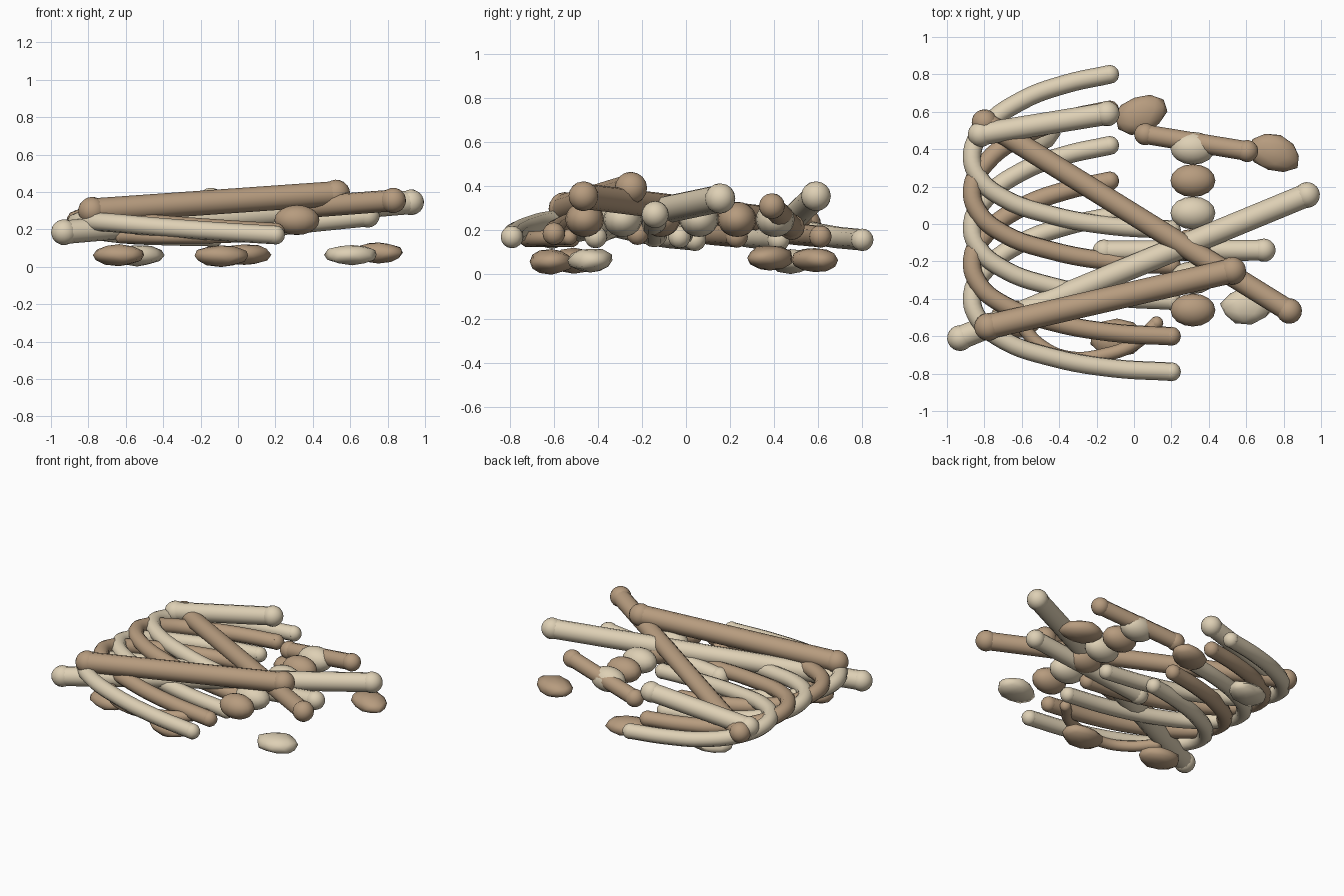
import bpy, bmesh, math, random
from mathutils import Vector, Matrix

if "Cube" in bpy.data.objects:
    bpy.data.objects.remove(bpy.data.objects["Cube"])

random.seed(4)


def material(name, rgb):
    m = bpy.data.materials.new(name)
    m.diffuse_color = (*rgb, 1)
    m.use_nodes = True
    m.node_tree.nodes["Principled BSDF"].inputs["Base Color"].default_value = m.diffuse_color
    return m


PALE = material("pale_bone", (0.73, 0.63, 0.46))
BROWN = material("brown_bone", (0.47, 0.33, 0.21))


def finish(ob, mat, angle):
    ob.data.materials.append(mat)
    bpy.ops.object.select_all(action='DESELECT')
    ob.select_set(True)
    bpy.context.view_layer.objects.active = ob
    bpy.ops.object.shade_smooth_by_angle(angle=math.radians(angle))
    return ob


def from_bmesh(name, bm, mat, angle=40):
    me = bpy.data.meshes.new(name)
    bm.to_mesh(me)
    bm.free()
    ob = bpy.data.objects.new(name, me)
    bpy.context.collection.objects.link(ob)
    return finish(ob, mat, angle)


def long_bone(name, a, b, shaft, knob, mat):
    """Straight shaft with a ball at each end."""
    a, b = Vector(a), Vector(b)
    d = b - a
    bm = bmesh.new()
    turn = d.to_track_quat('Z', 'Y').to_matrix().to_4x4()
    bmesh.ops.create_cone(bm, cap_ends=True, segments=12, radius1=shaft, radius2=shaft,
                          depth=d.length, matrix=Matrix.Translation((a + b) / 2) @ turn)
    for p in (a, b):
        bmesh.ops.create_uvsphere(bm, u_segments=16, v_segments=10, radius=knob,
                                  matrix=Matrix.Translation(p) @ turn)
    return from_bmesh(name, bm, mat)


def curved_bone(name, pts, radius, mat):
    """Smooth tube through the points, rounded at both ends."""
    cu = bpy.data.curves.new(name, 'CURVE')
    cu.dimensions = '3D'
    cu.bevel_depth = radius
    cu.bevel_resolution = 3
    cu.resolution_u = 5
    cu.use_fill_caps = True
    sp = cu.splines.new('BEZIER')
    sp.bezier_points.add(len(pts) - 1)
    for bp, p in zip(sp.bezier_points, pts):
        bp.co = p
        bp.handle_left_type = bp.handle_right_type = 'AUTO'
    tmp = bpy.data.objects.new(name + "_path", cu)
    bpy.context.collection.objects.link(tmp)
    bpy.context.view_layer.update()
    me = bpy.data.meshes.new_from_object(tmp.evaluated_get(bpy.context.evaluated_depsgraph_get()))
    bpy.data.objects.remove(tmp)
    bm = bmesh.new()
    bm.from_mesh(me)
    bpy.data.meshes.remove(me)
    for p in (pts[0], pts[-1]):
        bmesh.ops.create_uvsphere(bm, u_segments=12, v_segments=8, radius=radius * 1.02,
                                  matrix=Matrix.Translation(p))
    for f in bm.faces:
        f.material_index = 0
    return from_bmesh(name, bm, mat, 50)


# Ribs: five identical open hoops in a row
RIB = [(-0.13, 0.42, 0.157), (-0.37, 0.367, 0.162), (-0.60, 0.28, 0.172), (-0.79, 0.14, 0.20),
       (-0.865, 0.0, 0.23), (-0.83, -0.13, 0.243), (-0.70, -0.24, 0.237),
       (-0.45, -0.33, 0.215), (-0.12, -0.39, 0.19), (0.20, -0.41, 0.17)]
for i in range(5):
    y0 = 0.38 - 0.19 * i
    brown = i % 2 == 1
    curved_bone(f"rib_{i + 1}", [(x, y + y0, z + 0.015 * brown) for x, y, z in RIB],
                0.05, BROWN if brown else PALE)

# Jaw-like thin arch
curved_bone("thin_arch", [(0.12, -0.53, 0.17), (0.01, -0.635, 0.165), (-0.16, -0.70, 0.16),
                          (-0.35, -0.715, 0.16), (-0.50, -0.65, 0.16), (-0.62, -0.52, 0.16)],
            0.036, BROWN)

# Vertebrae: a row of flattened balls
for i in range(6):
    bm = bmesh.new()
    bmesh.ops.create_uvsphere(bm, u_segments=16, v_segments=10, radius=1)
    bmesh.ops.transform(bm, verts=bm.verts, matrix=Matrix.Translation((0.315, 0.405 - 0.173 * i, 0.25))
                        @ Matrix.Diagonal((0.12, 0.088, 0.08, 1)))
    from_bmesh(f"vertebra_{i + 1}", bm, BROWN if i % 2 else PALE, 60)

# Long bones lying across the pile
long_bone("long_bone_diagonal", (-0.93, -0.61, 0.185), (0.925, 0.155, 0.345), 0.063, 0.069, PALE)
long_bone("long_bone_cross", (-0.80, 0.545, 0.23), (0.83, -0.465, 0.355), 0.058, 0.068, BROWN)
long_bone("long_bone_front", (-0.78, -0.55, 0.30), (0.525, -0.25, 0.392), 0.066, 0.074, BROWN)
long_bone("short_bone_back", (-0.82, 0.48, 0.25), (-0.145, 0.59, 0.355), 0.060, 0.068, PALE)
long_bone("short_bone_middle", (-0.16, -0.145, 0.185), (0.695, -0.14, 0.272), 0.056, 0.062, PALE)
long_bone("small_bone_right", (0.06, 0.48, 0.215), (0.605, 0.39, 0.31), 0.052, 0.059, BROWN)

# Flat fragments resting on the ground
FRAGMENTS = [(0.035, 0.585, 0.065, 20, BROWN), (0.75, 0.38, 0.075, -20, BROWN),
             (0.61, -0.435, 0.064, 10, PALE), (-0.09, -0.61, 0.058, 0, BROWN),
             (-0.54, 0.475, 0.062, 15, PALE), (-0.635, -0.51, 0.062, -10, BROWN)]
for i, (x, y, z, deg, mat) in enumerate(FRAGMENTS):
    bm = bmesh.new()
    bmesh.ops.create_icosphere(bm, subdivisions=2, radius=1)
    for v in bm.verts:
        v.co *= random.uniform(0.92, 1.06)
    bmesh.ops.transform(bm, verts=bm.verts, matrix=Matrix.Translation((x, y, z))
                        @ Matrix.Rotation(math.radians(deg), 4, 'Z')
                        @ Matrix.Diagonal((0.145, 0.103, 0.057, 1)))
    from_bmesh(f"fragment_{i + 1}", bm, mat, 60)
